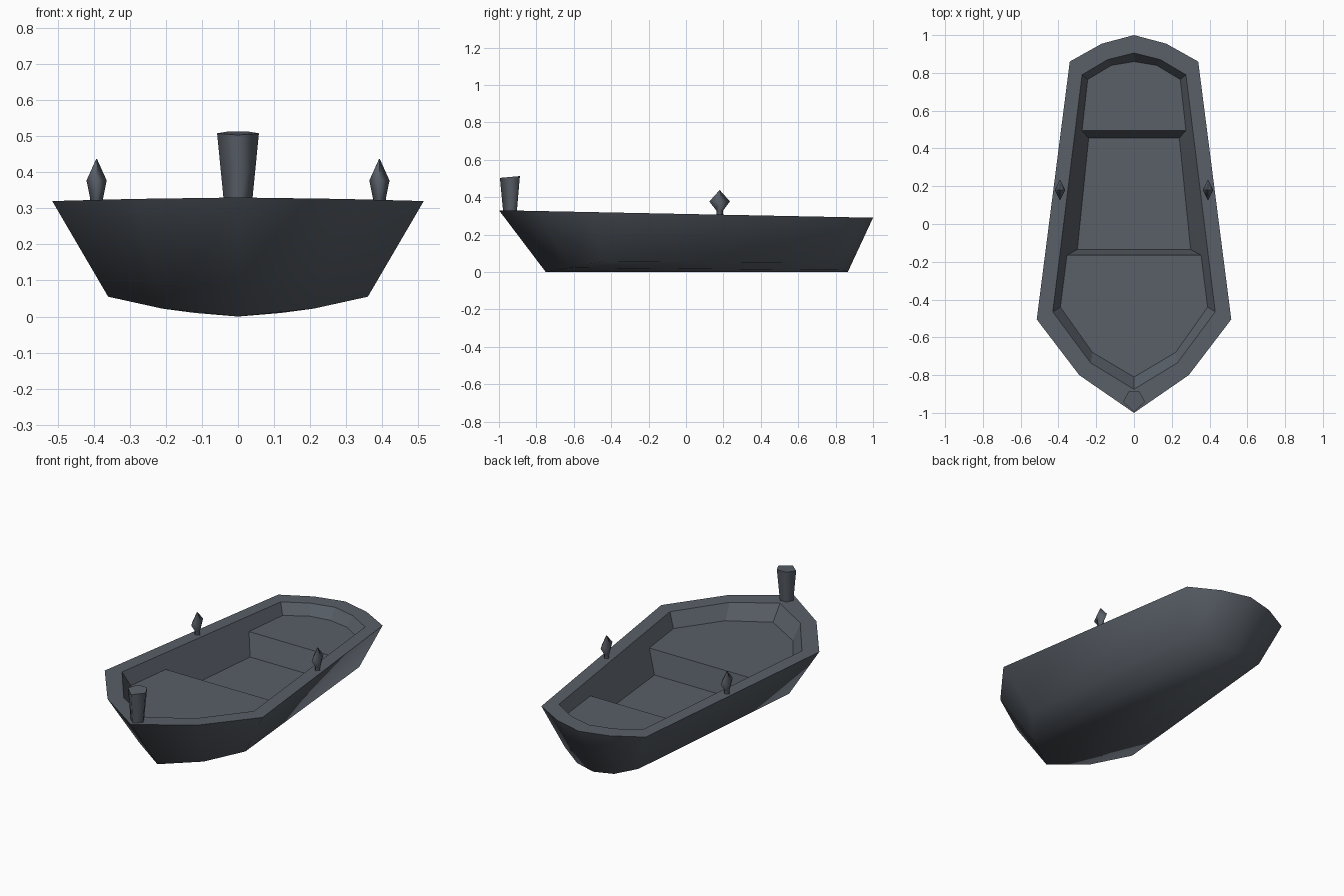
import bpy
import bmesh

if "Cube" in bpy.data.objects:
    bpy.data.objects.remove(bpy.data.objects["Cube"], do_unlink=True)

slate = bpy.data.materials.new("slate grey")
slate.use_nodes = True
COLOUR = (0.10, 0.115, 0.137, 1)
slate.diffuse_color = COLOUR
slate.node_tree.nodes["Principled BSDF"].inputs["Base Color"].default_value = COLOUR


def rim_z(y):
    return 0.31 - 0.02 * y


def finish(name, bm):
    bmesh.ops.remove_doubles(bm, verts=bm.verts, dist=0.0001)
    mesh = bpy.data.meshes.new(name)
    bm.to_mesh(mesh)
    bm.free()
    mesh.materials.append(slate)
    obj = bpy.data.objects.new(name, mesh)
    bpy.context.collection.objects.link(obj)
    return obj


def add_face(bm, points, smooth=False):
    face = bm.faces.new([bm.verts.new(p) for p in points])
    face.smooth = smooth


def both_sides(bm, points, smooth=False):
    """Add a face and its mirror image across x = 0."""
    add_face(bm, points, smooth)
    add_face(bm, [(-x, y, z) for x, y, z in reversed(points)], smooth)


def at_rim(outline):
    return [(x, y, rim_z(y)) for x, y in outline]


def strip(bm, lower, upper, smooth=False):
    for i in range(len(lower) - 1):
        both_sides(bm, [lower[i], lower[i + 1], upper[i + 1], upper[i]], smooth)


# Half outlines, bow to stern
outer = at_rim([(0, -1), (0.29, -0.80), (0.515, -0.505),
                (0.34, 0.86), (0.17, 0.955), (0, 1)])
inner = at_rim([(0, -0.875), (0.23, -0.735), (0.43, -0.465),
                (0.275, 0.79), (0.14, 0.87), (0, 0.905)])
bottom = [(0, -0.75, 0), (0.21, -0.62, 0.022), (0.36, -0.445, 0.055),
          (0.24, 0.785, 0.05), (0.12, 0.842, 0.01), (0, 0.865, 0)]

# Hull: smooth outer shell with a shallow keel, and a flat gunwale on top
bm = bmesh.new()
strip(bm, bottom, outer, True)
both_sides(bm, [bottom[1], bottom[4], bottom[3], bottom[2]], True)
both_sides(bm, [bottom[0], bottom[5], bottom[4], bottom[1]], True)
strip(bm, outer, inner)
finish("hull", bm)

# Interior: raised bow deck, sunken middle floor, raised stern deck
BOW, WELL, STERN = 0.24, 0.107, 0.232
bow_deck = [(0, -0.81, BOW), (0.22, -0.68, BOW), (0.39, -0.44, BOW)]
stern_deck = [(0.245, 0.765, STERN), (0.12, 0.84, STERN), (0, 0.86, STERN)]
steps = [(0.355, -0.165, BOW), (0.30, -0.135, WELL),
         (0.24, 0.455, WELL), (0.275, 0.495, STERN)]
middle = [(0, y, z) for x, y, z in steps]

bm = bmesh.new()
strip(bm, bow_deck, inner[:3])
strip(bm, stern_deck, inner[3:])
both_sides(bm, [bow_deck[2]] + steps + [stern_deck[0], inner[3], inner[2]])
both_sides(bm, [middle[0], steps[0]] + bow_deck[::-1])
both_sides(bm, stern_deck[::-1] + [steps[3], middle[3]])
strip(bm, middle[::-1], steps[::-1])
finish("interior", bm)


def stack(name, rings):
    """Loft closed rings of points, smooth sides and flat ends."""
    bm = bmesh.new()
    count = len(rings[0])
    for low, high in zip(rings, rings[1:]):
        for i in range(count):
            j = (i + 1) % count
            add_face(bm, [low[i], low[j], high[j], high[i]], True)
    add_face(bm, rings[-1])
    return finish(name, bm)


# Bow post: flared five-sided bollard with a tilted top
pentagon = [(0, -0.055), (0.058, -0.002), (0.03, 0.052),
            (-0.03, 0.052), (-0.058, -0.002)]


def post_ring(scale, z, tilt=0):
    return [(x * scale, -0.94 + y * scale, z + tilt * y) for x, y in pentagon]


stack("bow_post", [post_ring(0.68, 0.32), post_ring(0.96, 0.485, 0.09),
                   post_ring(1, 0.508, 0.09)])


# Oar pins: pointed four-sided spindles on the gunwale
def pin_ring(cx, rx, ry, z):
    return [(cx + rx, 0.18, z), (cx, 0.18 + ry, z),
            (cx - rx, 0.18, z), (cx, 0.18 - ry, z)]


for side, cx in (("left", 0.392), ("right", -0.392)):
    stack("oar_pin_" + side, [
        pin_ring(cx, 0.017, 0.018, 0.30), pin_ring(cx, 0.018, 0.018, 0.328),
        pin_ring(cx, 0.028, 0.055, 0.377), pin_ring(cx, 0.001, 0.001, 0.437)])
